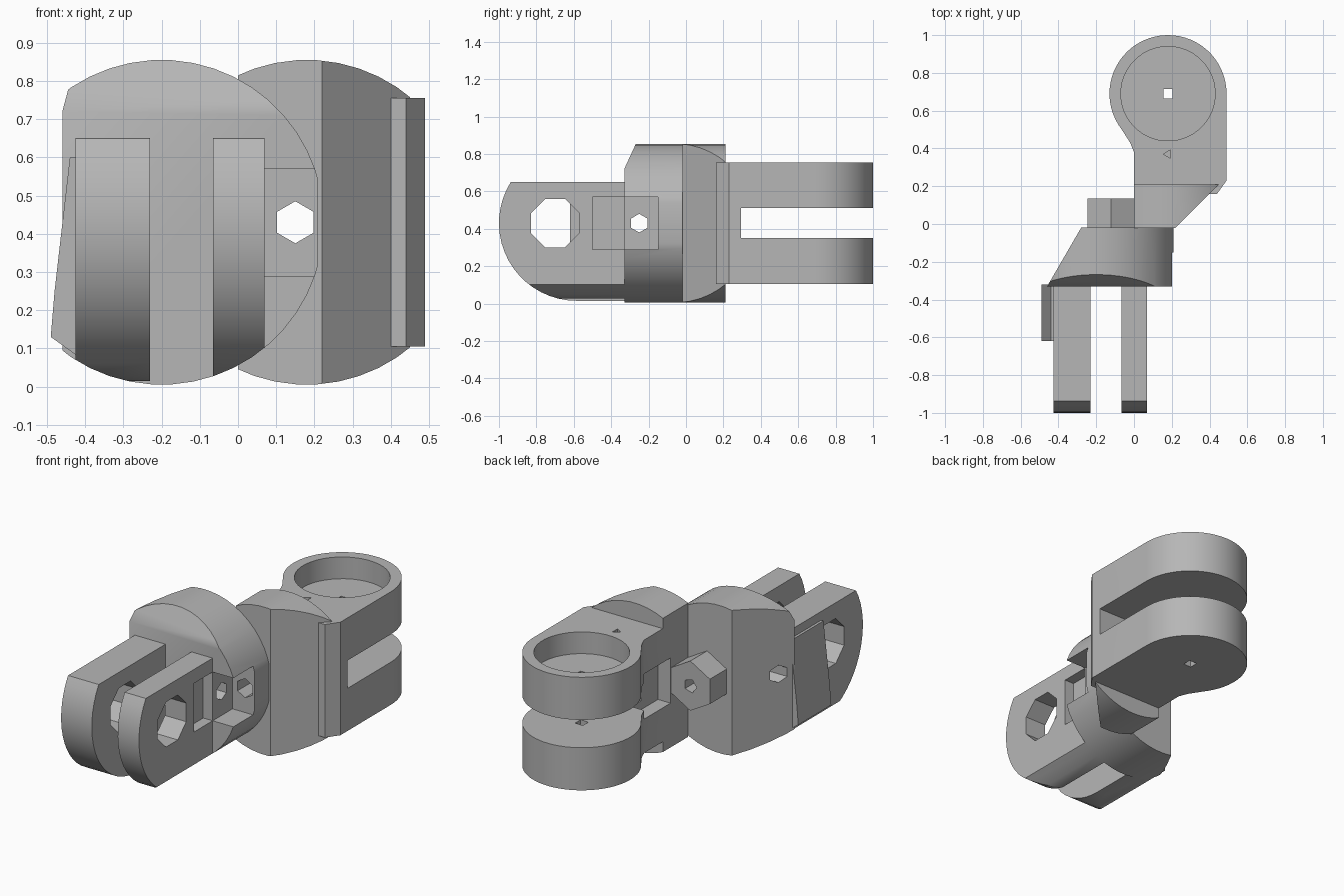
import bpy, bmesh
from math import cos, sin, pi, radians
from mathutils import Vector

if "Cube" in bpy.data.objects:
    bpy.data.objects.remove(bpy.data.objects["Cube"], do_unlink=True)

grey = bpy.data.materials.new("plain grey")
grey.use_nodes = True
grey.diffuse_color = (0.47, 0.47, 0.47, 1)
grey.node_tree.nodes["Principled BSDF"].inputs["Base Color"].default_value = (0.47, 0.47, 0.47, 1)

MID = 0.43      # height of both joint axes
R = 0.425       # radius of both collars
FRONT_X, BACK_X, EYE_Y = -0.2, 0.18, 0.69


def arc(cx, cy, r, start, end, steps):
    """Points along an arc, angles in degrees."""
    return [(cx + r * cos(radians(start + (end - start) * i / steps)),
             cy + r * sin(radians(start + (end - start) * i / steps))) for i in range(steps + 1)]


def circle(cx, cy, r, sides):
    return arc(cx, cy, r, 180 / sides, 540 + 180 / sides - 180, sides)[:-1]


def prism(name, outline, axis, low, high, clips=()):
    """Extrude an outline along an axis, then slice it with planes (point, outward normal)."""
    place = {"x": lambda a, b, t: (t, a, b),
             "y": lambda a, b, t: (a, t, b),
             "z": lambda a, b, t: (a, b, t)}[axis]
    bm = bmesh.new()
    base = bm.faces.new([bm.verts.new(place(a, b, low)) for a, b in outline])
    top = bmesh.ops.extrude_face_region(bm, geom=[base])["geom"]
    shift = Vector(place(0, 0, high - low))
    bmesh.ops.translate(bm, vec=shift, verts=[v for v in top if isinstance(v, bmesh.types.BMVert)])
    for point, normal in clips:
        bmesh.ops.bisect_plane(bm, geom=bm.verts[:] + bm.edges[:] + bm.faces[:],
                               plane_co=point, plane_no=normal, clear_outer=True)
        bmesh.ops.holes_fill(bm, edges=[e for e in bm.edges if e.is_boundary])
    bmesh.ops.recalc_face_normals(bm, faces=bm.faces[:])
    mesh = bpy.data.meshes.new(name)
    bm.to_mesh(mesh)
    bm.free()
    obj = bpy.data.objects.new(name, mesh)
    bpy.context.collection.objects.link(obj)
    return obj


def box(name, x, y, z):
    return prism(name, [(x[0], y[0]), (x[1], y[0]), (x[1], y[1]), (x[0], y[1])], "z", *z)


def carve(obj, tools, operation="DIFFERENCE"):
    for tool in tools:
        mod = obj.modifiers.new("carve", "BOOLEAN")
        mod.operation, mod.solver, mod.object = operation, "EXACT", tool
        bpy.context.view_layer.update()
        result = bpy.data.meshes.new_from_object(
            obj.evaluated_get(bpy.context.evaluated_depsgraph_get()))
        obj.modifiers.clear()
        obj.data = result
        bpy.data.objects.remove(tool, do_unlink=True)


def finish(obj):
    obj.data.materials.clear()
    obj.data.materials.append(grey)
    bpy.ops.object.select_all(action="DESELECT")
    obj.select_set(True)
    bpy.context.view_layer.objects.active = obj
    bpy.ops.object.shade_smooth_by_angle(angle=radians(28))


def cross_hole():
    return prism("cross_hole", circle(-0.25, MID, 0.05, 6), "x", -0.6, 0.3)


def long_hole():
    return prism("long_hole", circle(0.15, MID, 0.055, 6), "y", -0.28, 0.4)


def front_pocket():
    return box("front_pocket", (0.01, 0.3), (-0.5, -0.15), (0.29, 0.57))


# Front collar: a clipped disc with a bevelled rear corner and a bevelled crown
front_collar = prism("front_collar", circle(FRONT_X, MID, R, 48), "y", -0.33, -0.018, [
    ((-0.49, 0, 0), (-1, 0, 0)),
    ((0.21, 0, 0), (1, 0, 0)),
    ((-0.28, -0.02, 0), (-0.25, 0.145, 0)),
    ((0, -0.33, 0.72), (0, -0.13, 0.06))])
pocket = box("pocket", (0.07, 0.3), (-0.5, -0.15), (0.29, 0.57))
carve(front_collar, [pocket, cross_hole(), long_hole()])
finish(front_collar)

# Front fork: two rounded prongs trimmed to the collar's circle
side = arc(-0.585, MID, 0.415, 148, 270, 18) + [(-0.32, 0.015), (-0.32, 0.65)]
for name, low, high in (("front_prong_right", -0.425, -0.23), ("front_prong_left", -0.065, 0.07)):
    prong = prism(name, side, "x", low, high)
    carve(prong, [prism("trim", circle(FRONT_X, MID, R, 48), "y", -1.2, 0)], "INTERSECT")
    carve(prong, [prism("pin_hole", circle(-0.7, MID, 0.14, 8), "x", low - 0.1, high + 0.1)])
    if high > 0:
        carve(prong, [front_pocket()])
    finish(prong)

# Thin rib on the outside of the front fork
rib = prism("side_rib", [(-0.42, 0.08), (-0.49, 0.13), (-0.48, 0.25), (-0.44, 0.6), (-0.42, 0.6)],
            "y", -0.62, -0.32)
finish(rib)

# Hexagonal knob behind the front collar
knob = prism("hex_knob", circle(-0.122, MID, 0.143, 6), "y", -0.03, 0.135)
carve(knob, [prism("knob_hole", circle(-0.122, MID, 0.04, 5), "y", 0.04, 0.2)])
finish(knob)

# Rear collar: a disc clipped flat on both sides with a bevelled front corner
rear_collar = prism("rear_collar", circle(BACK_X, MID, R, 48), "y", -0.02, 0.21, [
    ((0, 0, 0), (-1, 0, 0)),
    ((0.49, 0, 0), (1, 0, 0)),
    ((0.22, -0.02, 0), (1, -1, 0))])
side_pocket = (-0.2, 0.08), (0.14, 0.38), (0.3, 0.56)
carve(rear_collar, [long_hole(), box("pocket", *side_pocket)])
finish(rear_collar)

# Rear fork: a flat arm with a round eye, split by a slot
outline = [(0.0, 0.16), (0.44, 0.16), (0.49, 0.23)]
outline += arc(BACK_X, EYE_Y, 0.31, 0, 218, 36) + [(-0.02, 0.43), (0.0, 0.38)]
rear_fork = prism("rear_fork", outline, "z", 0.105, 0.755)
carve(rear_fork, [
    box("slot", (-0.5, 0.8), (0.295, 1.2), (0.35, 0.51)),
    box("pocket", *side_pocket),
    prism("cup", circle(BACK_X, EYE_Y, 0.25, 40), "z", 0.63, 0.9),
    prism("pin_hole", circle(BACK_X, EYE_Y, 0.035, 4), "z", 0, 0.9),
    prism("screw_hole", circle(BACK_X, 0.37, 0.025, 3), "z", 0.6, 0.9),
    long_hole()])
finish(rear_fork)
